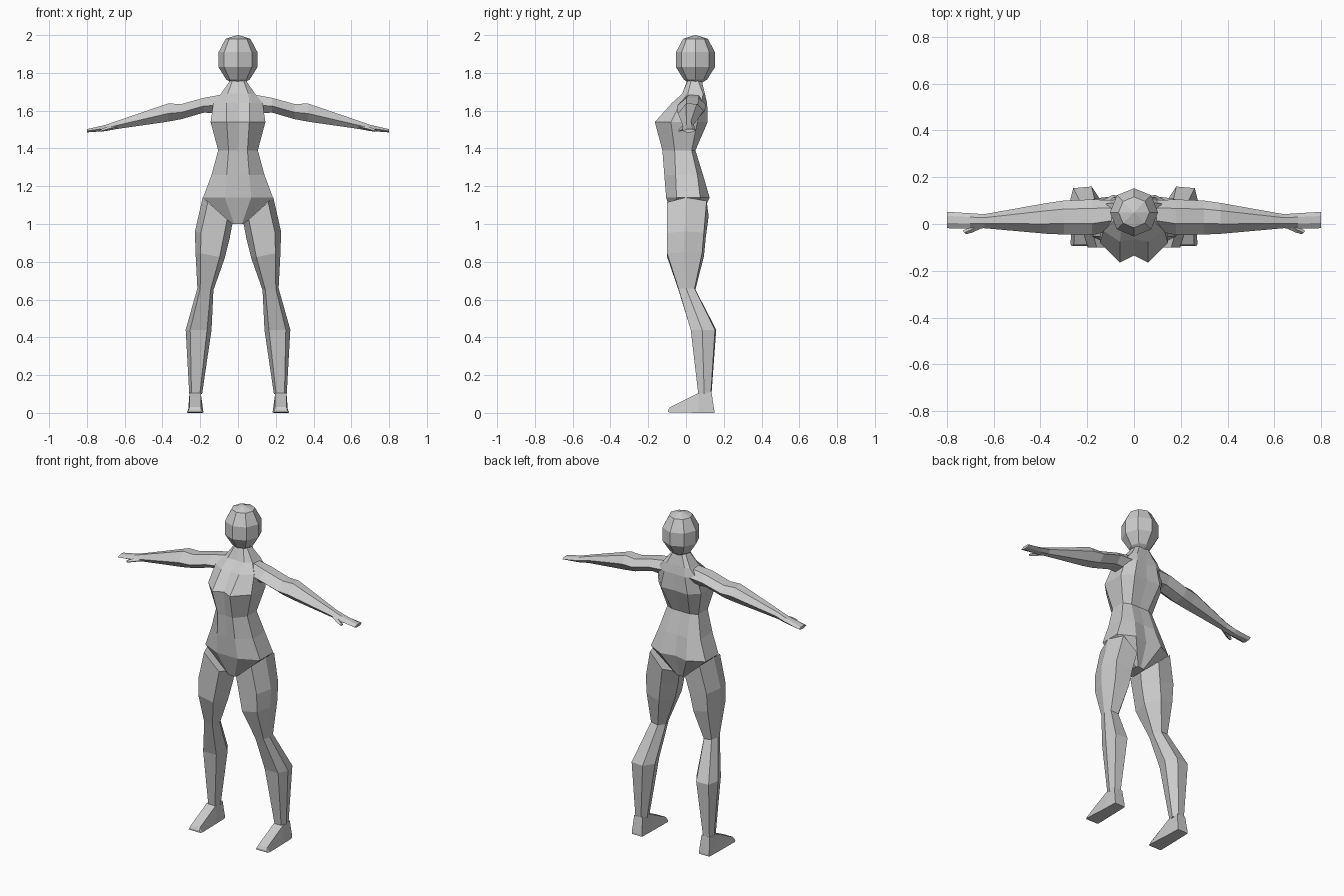
import bpy, bmesh, math

skin = bpy.data.materials.new("plain grey")
skin.diffuse_color = (0.6, 0.6, 0.6, 1)


def loft(name, rings, mirror=False):
    """Skin a closed flat-shaded tube through rings of points."""
    bm = bmesh.new()
    rows = [[bm.verts.new(p) for p in ring] for ring in rings]
    n = len(rows[0])
    for a, b in zip(rows, rows[1:]):
        for i in range(n):
            j = (i + 1) % n
            bm.faces.new((a[i], a[j], b[j], b[i]))
    bm.faces.new(rows[0])
    bm.faces.new(rows[-1])
    bmesh.ops.remove_doubles(bm, verts=bm.verts, dist=0.0005)
    bmesh.ops.recalc_face_normals(bm, faces=bm.faces)
    mesh = bpy.data.meshes.new(name)
    bm.to_mesh(mesh)
    bm.free()
    mesh.materials.append(skin)
    ob = bpy.data.objects.new(name, mesh)
    bpy.context.collection.objects.link(ob)
    if mirror:
        mod = ob.modifiers.new("mirror", "MIRROR")
        mod.use_mirror_merge = False
    return ob


# Torso: z, front centre y, front x/y, side x, side front y, side back y, back x/y, back centre y
torso = [
    (1.77, .01, .025, .015, .035, .03, .06, .025, .08, .08),
    (1.69, -.02, .055, -.02, .09, .01, .09, .06, .10, .10),
    (1.64, -.065, .06, -.075, .13, -.03, .085, .07, .112, .108),
    (1.54, -.135, .06, -.165, .145, -.08, .06, .09, .115, .11),
    (1.39, -.12, .05, -.125, .105, -.06, .03, .06, .05, .05),
    (1.26, -.115, .06, -.115, .14, -.055, .06, .07, .09, .085),
    (1.14, -.105, .07, -.105, .185, -.05, .075, .09, .125, .105),
    (1.00, -.06, .02, -.06, .03, -.04, .05, .02, .06, .06),
]
rings = []
for z, fc, fx, fy, sx, sf, sb, bx, by, bc in torso:
    half = [(fx, fy), (sx, sf), (sx, sb), (bx, by)]
    outline = [(0, fc)] + half + [(0, bc)] + [(-x, y) for x, y in reversed(half)]
    rings.append([(x, y, z) for x, y in outline])
loft("torso", rings)

# Head: faceted eight-sided ball
head = [(1.745, .03), (1.765, .062), (1.83, .103), (1.91, .103), (1.98, .066), (2.0, .004)]
loft("head", [[(r * math.sin(k * math.pi / 4), .05 + r * math.cos(k * math.pi / 4), z)
               for k in range(8)] for z, r in head])

# Legs: inner x/z, outer x/z, front y, back y
section = [(-.65, -1), (.65, -1), (1, -.1), (.75, .9), (-.4, 1), (-1, .1)]
leg = [
    (.03, 1.0, .187, 1.14, -.10, .12),
    (.045, .92, .228, .96, -.10, .105),
    (.07, .82, .225, .85, -.10, .095),
    (.13, .65, .215, .66, -.04, .05),
    (.14, .44, .277, .44, .025, .16),
    (.19, .10, .258, .10, .065, .135),
]
loft("legs", [[((xi + xo) / 2 + u * (xo - xi) / 2,
                (yf + yb) / 2 + v * (yb - yf) / 2,
                (zi + zo) / 2 + u * (zo - zi) / 2) for u, v in section]
              for xi, zi, xo, zo, yf, yb in leg], True)

# Feet: y, sole height, top height, sole half width, top half width
foot = [(.15, 0, .012, .034, .034), (.135, 0, .11, .036, .028),
        (.065, 0, .105, .038, .03), (-.085, .003, .03, .044, .03), (-.095, .004, .015, .04, .034)]
loft("feet", [[(.227 - b, y, z0), (.227 + b, y, z0), (.227 + t, y, z1), (.227 - t, y, z1)]
              for y, z0, z1, b, t in foot], True)

# Arms with flat hands: x, bottom z, top z, front y, back y
arm_section = [(-1, -.1), (-.4, -1), (.5, -.9), (1, .1), (.5, .95), (-.35, 1)]
arm = [
    (.06, 1.58, 1.69, -.02, .10),
    (.18, 1.59, 1.668, -.048, .105),
    (.30, 1.555, 1.635, -.045, .10),
    (.37, 1.542, 1.638, -.042, .09),
    (.64, 1.503, 1.546, -.018, .042),
    (.70, 1.492, 1.525, -.02, .046),
    (.80, 1.485, 1.502, -.018, .052),
]
loft("arms", [[(x, (yf + yb) / 2 + u * (yb - yf) / 2, (z0 + z1) / 2 + v * (z1 - z0) / 2)
               for u, v in arm_section] for x, z0, z1, yf, yb in arm], True)

# Thumbs: x, y, z, half size
thumb = [(.65, .0, 1.515, .012), (.70, -.026, 1.503, .010), (.725, -.037, 1.495, .007)]
loft("thumbs", [[(x - s, y - s, z), (x, y, z - s), (x + s, y + s, z), (x, y, z + s)]
                for x, y, z, s in thumb], True)
